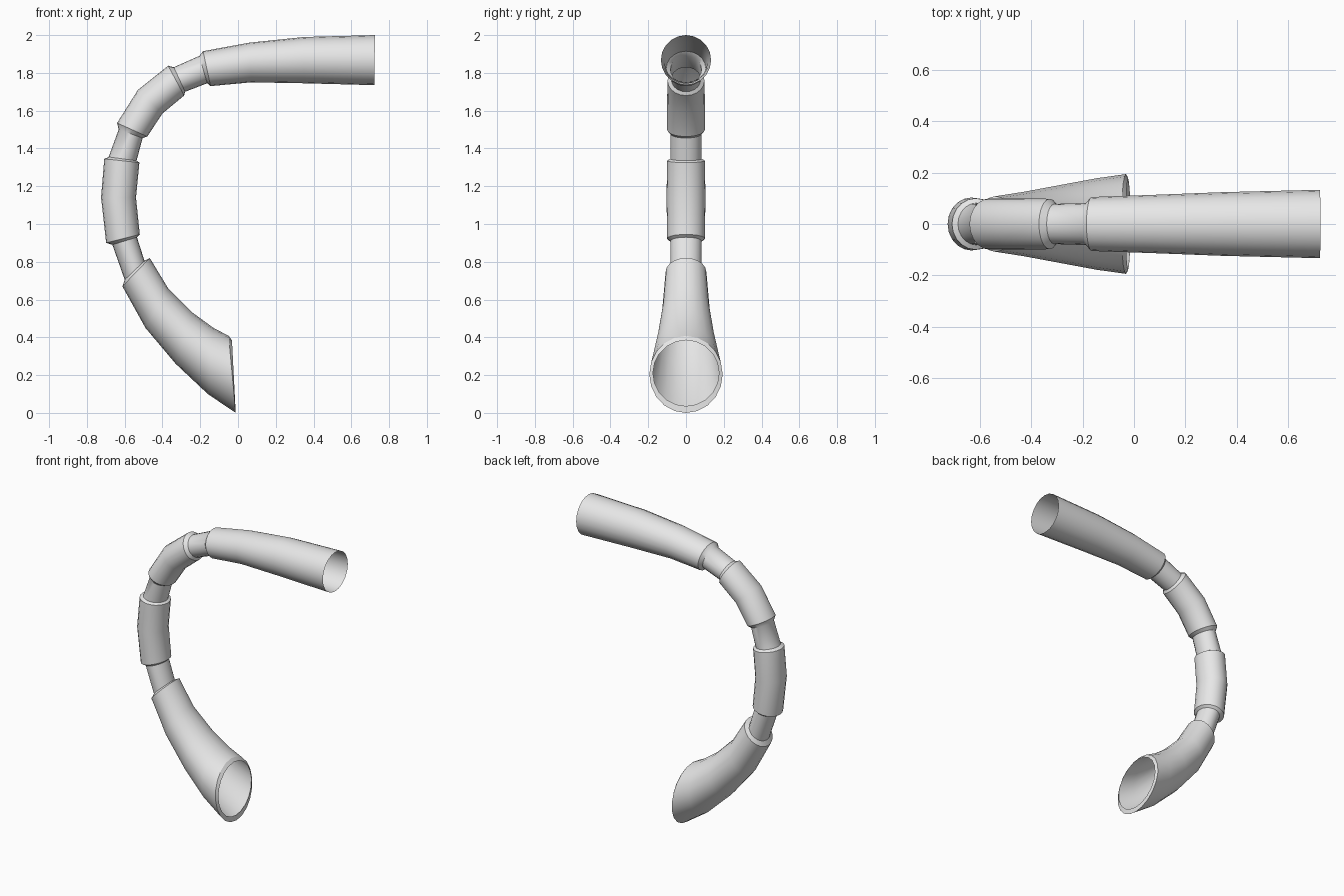
import bpy, bmesh, math
from mathutils import Vector

cube = bpy.data.objects.get("Cube")
if cube:
    bpy.data.objects.remove(cube, do_unlink=True)

SIDES = 20

# Single plain grey
grey = bpy.data.materials.new("light grey")
grey.use_nodes = True
grey.diffuse_color = (0.8, 0.8, 0.8, 1)
grey.node_tree.nodes["Principled BSDF"].inputs["Base Color"].default_value = (0.8, 0.8, 0.8, 1)
grey.node_tree.nodes["Principled BSDF"].inputs["Roughness"].default_value = 0.6


def loft(name, rings):
    """Open tube through elliptical rings: (outer x, z, inner x, z, half width in y)."""
    bm = bmesh.new()
    loops = []
    for ox, oz, ix, iz, hy in rings:
        a, b = Vector((ox, 0, oz)), Vector((ix, 0, iz))
        mid, half = (a + b) / 2, (a - b) / 2
        loop = []
        for k in range(SIDES):
            t = math.tau * k / SIDES
            loop.append(bm.verts.new(mid + half * math.cos(t) + Vector((0, hy * math.sin(t), 0))))
        loops.append(loop)
    for p, q in zip(loops, loops[1:]):
        for k in range(SIDES):
            n = (k + 1) % SIDES
            bm.faces.new((p[k], q[k], q[n], p[n]))
    # Point the skin outwards, judged on the first band
    f = next(iter(bm.faces))
    f.normal_update()
    centre = sum((v.co for v in loops[0] + loops[1]), Vector()) / (2 * SIDES)
    if f.normal.dot(f.calc_center_median() - centre) < 0:
        bmesh.ops.reverse_faces(bm, faces=bm.faces[:])
    me = bpy.data.meshes.new(name)
    bm.to_mesh(me)
    bm.free()
    ob = bpy.data.objects.new(name, me)
    bpy.context.collection.objects.link(ob)
    me.materials.append(grey)
    bpy.ops.object.select_all(action='DESELECT')
    ob.select_set(True)
    bpy.context.view_layer.objects.active = ob
    bpy.ops.object.shade_smooth_by_angle(angle=math.radians(35))
    return ob


# Wide sleeves, from the top opening round to the bottom opening
upper = [(0.725, 2.0, 0.722, 1.735, 0.133), (0.35, 1.99, 0.35, 1.745, 0.124),
         (0.06, 1.96, 0.07, 1.75, 0.113), (-0.185, 1.915, -0.145, 1.73, 0.105)]
bend = [(-0.37, 1.838, -0.285, 1.68, 0.098), (-0.53, 1.71, -0.40, 1.585, 0.10),
        (-0.64, 1.535, -0.48, 1.463, 0.10)]
middle = [(-0.708, 1.345, -0.522, 1.325, 0.10), (-0.725, 1.14, -0.54, 1.14, 0.103),
          (-0.698, 0.90, -0.52, 0.945, 0.10)]
lower = [(-0.612, 0.67, -0.467, 0.82, 0.108), (-0.49, 0.45, -0.37, 0.66, 0.125),
         (-0.33, 0.26, -0.24, 0.53, 0.152), (-0.16, 0.10, -0.13, 0.45, 0.178),
         (-0.012, 0.0, -0.05, 0.408, 0.194)]

loft("upper_sleeve", upper)
loft("bend_sleeve", bend)
loft("middle_sleeve", middle)
loft("lower_sleeve", lower)

# Narrow necks, including the stepped shoulders into the sleeves
loft("upper_neck", [upper[-1], (-0.205, 1.89, -0.163, 1.745, 0.082),
                    (-0.34, 1.83, -0.28, 1.70, 0.078), bend[0]])
loft("middle_neck", [bend[-1], (-0.632, 1.50, -0.505, 1.455, 0.082),
                     (-0.685, 1.355, -0.537, 1.335, 0.082), middle[0]])
loft("lower_neck", [middle[-1], (-0.665, 0.89, -0.535, 0.93, 0.083),
                    (-0.60, 0.705, -0.495, 0.805, 0.083), lower[0]])

# Turned-in lip around the bottom opening
loft("lower_lip", [lower[-1], (-0.014, 0.036, -0.032, 0.385, 0.175)])
